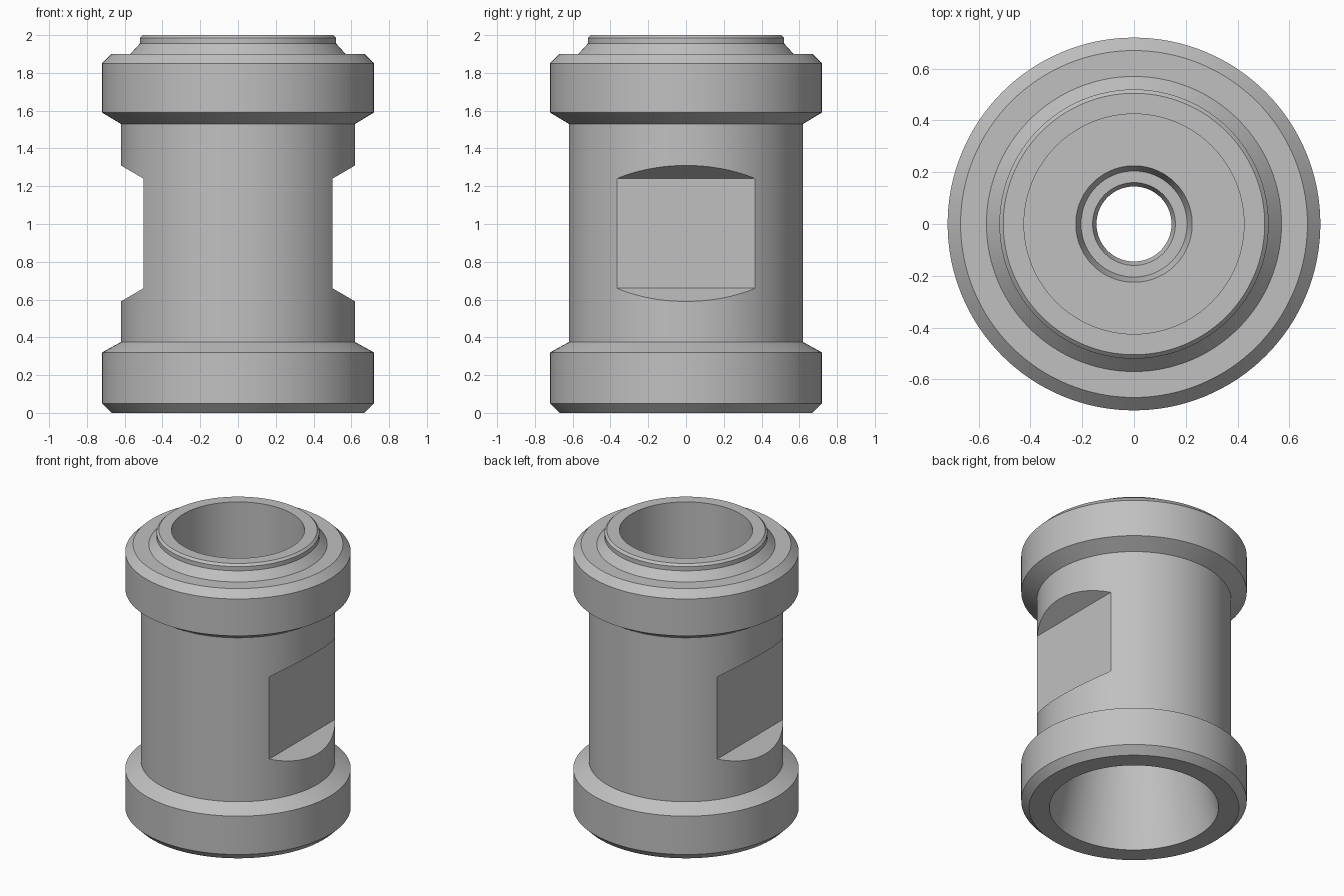
import bpy, bmesh, math

cube = bpy.data.objects.get("Cube")
if cube:
    bpy.data.objects.remove(cube, do_unlink=True)

SEGMENTS = 128

steel = bpy.data.materials.new("grey steel")
steel.use_nodes = True
GREY = (0.53, 0.53, 0.53, 1.0)
steel.diffuse_color = GREY
steel.node_tree.nodes["Principled BSDF"].inputs["Base Color"].default_value = GREY


def make_object(name, bm):
    bmesh.ops.recalc_face_normals(bm, faces=bm.faces[:])
    mesh = bpy.data.meshes.new(name)
    bm.to_mesh(mesh)
    bm.free()
    obj = bpy.data.objects.new(name, mesh)
    bpy.context.collection.objects.link(obj)
    mesh.materials.append(steel)
    return obj


def lathe(name, profile):
    """Turn a closed (radius, z) profile around the z axis."""
    bm = bmesh.new()
    rings = []
    for r, z in profile:
        angles = [math.tau * i / SEGMENTS for i in range(SEGMENTS)]
        rings.append([bm.verts.new((r * math.cos(a), r * math.sin(a), z)) for a in angles])
    for k, ring in enumerate(rings):
        above = rings[(k + 1) % len(rings)]
        for i in range(SEGMENTS):
            j = (i + 1) % SEGMENTS
            bm.faces.new((ring[i], ring[j], above[j], above[i]))
    return make_object(name, bm)


def flat_cutter(name, side):
    """Sloped-end prism that mills a wrench flat on one side."""
    section = [(0.50, 0.66), (0.80, 0.485), (0.80, 1.415), (0.50, 1.24)]
    bm = bmesh.new()
    front = bm.faces.new([bm.verts.new((side * x, -0.8, z)) for x, z in section])
    grown = bmesh.ops.extrude_face_region(bm, geom=[front])["geom"]
    moved = [v for v in grown if isinstance(v, bmesh.types.BMVert)]
    bmesh.ops.translate(bm, verts=moved, vec=(0, 1.6, 0))
    cutter = make_object(name, bm)
    cutter.hide_render = True
    return cutter


# Outer shape: lower collar, waist, upper collar, stepped lip
outside = [
    (0.67, 0.0), (0.72, 0.05), (0.72, 0.32), (0.62, 0.375),
    (0.62, 1.53), (0.72, 1.59), (0.72, 1.85), (0.67, 1.90),
    (0.57, 1.90), (0.52, 1.955), (0.52, 1.985), (0.505, 2.0),
]
# Inner shape from the top: wide bore, seat, narrow passage, tapered socket
inside = [
    (0.425, 2.0), (0.425, 1.30), (0.225, 1.30), (0.205, 1.24),
    (0.16, 1.24), (0.145, 1.20), (0.145, 0.75),
    (0.42, 0.75), (0.42, 0.58), (0.54, 0.0),
]
body = lathe("fitting_body", outside + inside)

# Wrench flats on both sides
cutters = [flat_cutter("left_flat_cutter", 1), flat_cutter("right_flat_cutter", -1)]
for cutter in cutters:
    mod = body.modifiers.new(cutter.name, 'BOOLEAN')
    mod.operation = 'DIFFERENCE'
    mod.solver = 'EXACT'
    mod.object = cutter

# Bake the cuts and drop the helpers
bpy.context.view_layer.update()
graph = bpy.context.evaluated_depsgraph_get()
cut_mesh = bpy.data.meshes.new_from_object(body.evaluated_get(graph))
body.modifiers.clear()
body.data = cut_mesh
cut_mesh.name = "fitting_body"
cut_mesh.materials.clear()
cut_mesh.materials.append(steel)
for poly in cut_mesh.polygons:
    poly.material_index = 0
for cutter in cutters:
    bpy.data.objects.remove(cutter, do_unlink=True)

# Smooth turned faces, crisp machined edges
for obj in bpy.context.selected_objects:
    obj.select_set(False)
body.select_set(True)
bpy.context.view_layer.objects.active = body
bpy.ops.object.shade_smooth_by_angle(angle=math.radians(10))
